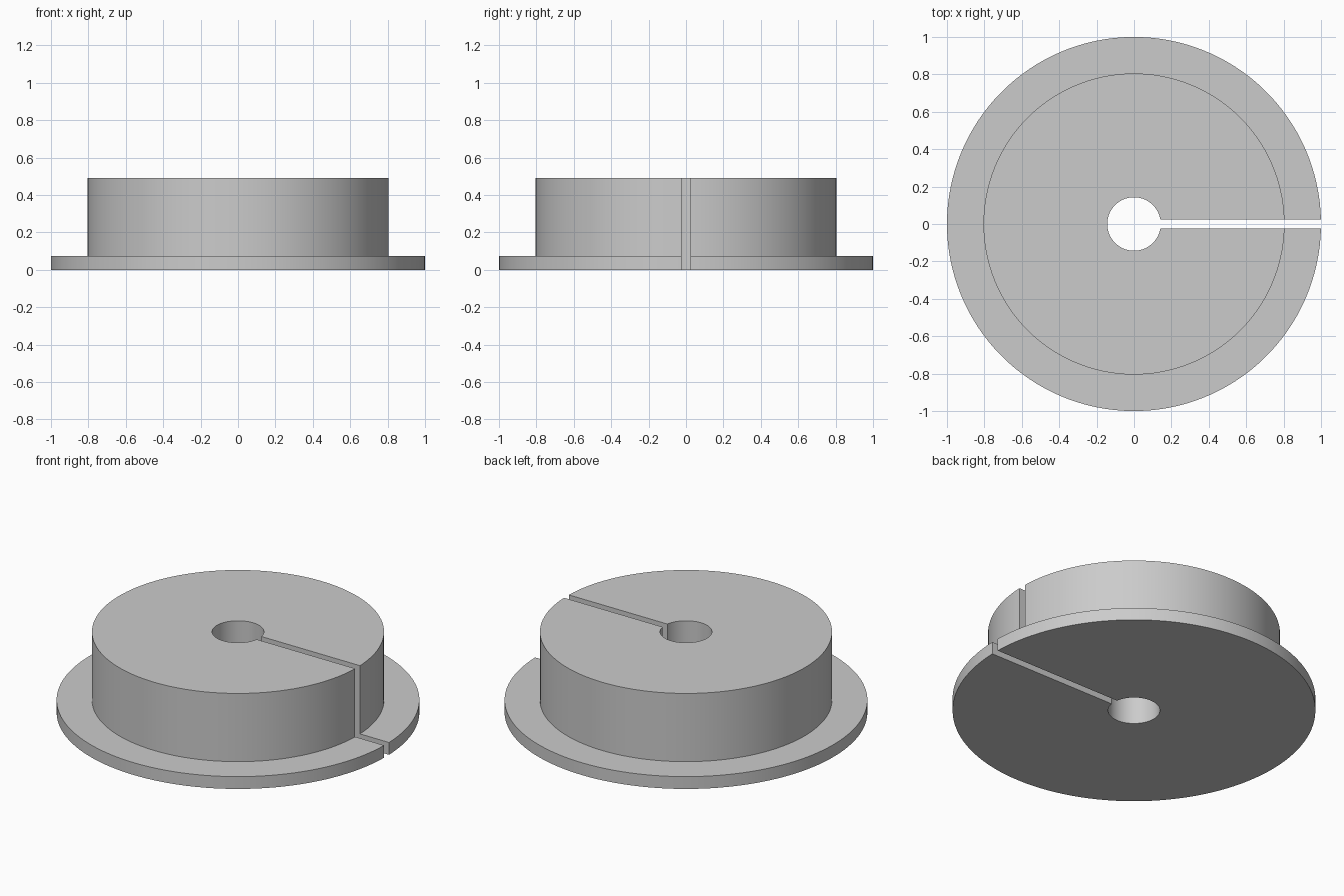
import bpy, bmesh, math

cube = bpy.data.objects.get("Cube")
if cube:
    bpy.data.objects.remove(cube, do_unlink=True)

SEGMENTS = 128
SLOT_HALF = 0.023
BORE, HUB, RIM = 0.143, 0.805, 1.0
FLANGE_TOP, HUB_TOP = 0.075, 0.49

# Grey plastic
grey = bpy.data.materials.new("light grey")
grey.use_nodes = True
colour = (0.6, 0.6, 0.6, 1)
grey.diffuse_color = colour
grey.node_tree.nodes["Principled BSDF"].inputs["Base Color"].default_value = colour

# Cross-section of the flanged hub, from bore to rim and back
profile = [(BORE, 0), (RIM, 0), (RIM, FLANGE_TOP),
           (HUB, FLANGE_TOP), (HUB, HUB_TOP), (BORE, HUB_TOP)]


def section(bm, t):
    """Place the profile at fraction t of the turn, keeping the slot parallel."""
    ring = []
    for r, z in profile:
        start = math.asin(SLOT_HALF / r)
        a = start + t * (2 * math.pi - 2 * start)
        ring.append(bm.verts.new((r * math.cos(a), r * math.sin(a), z)))
    return ring


# Sweep the section around, leaving the slot open on the +x side
bm = bmesh.new()
rings = [section(bm, i / SEGMENTS) for i in range(SEGMENTS + 1)]
count = len(profile)
for a, b in zip(rings, rings[1:]):
    for i in range(count):
        j = (i + 1) % count
        bm.faces.new((a[i], a[j], b[j], b[i]))

# Flat walls of the slot
bm.faces.new(rings[0])
bm.faces.new(rings[-1])
bmesh.ops.recalc_face_normals(bm, faces=bm.faces)

mesh = bpy.data.meshes.new("slotted_flanged_hub")
bm.to_mesh(mesh)
bm.free()
mesh.materials.append(grey)
hub = bpy.data.objects.new("slotted_flanged_hub", mesh)
bpy.context.collection.objects.link(hub)

# Smooth round walls, sharp rims
bpy.ops.object.select_all(action="DESELECT")
hub.select_set(True)
bpy.context.view_layer.objects.active = hub
bpy.ops.object.shade_smooth_by_angle(angle=math.radians(30))
